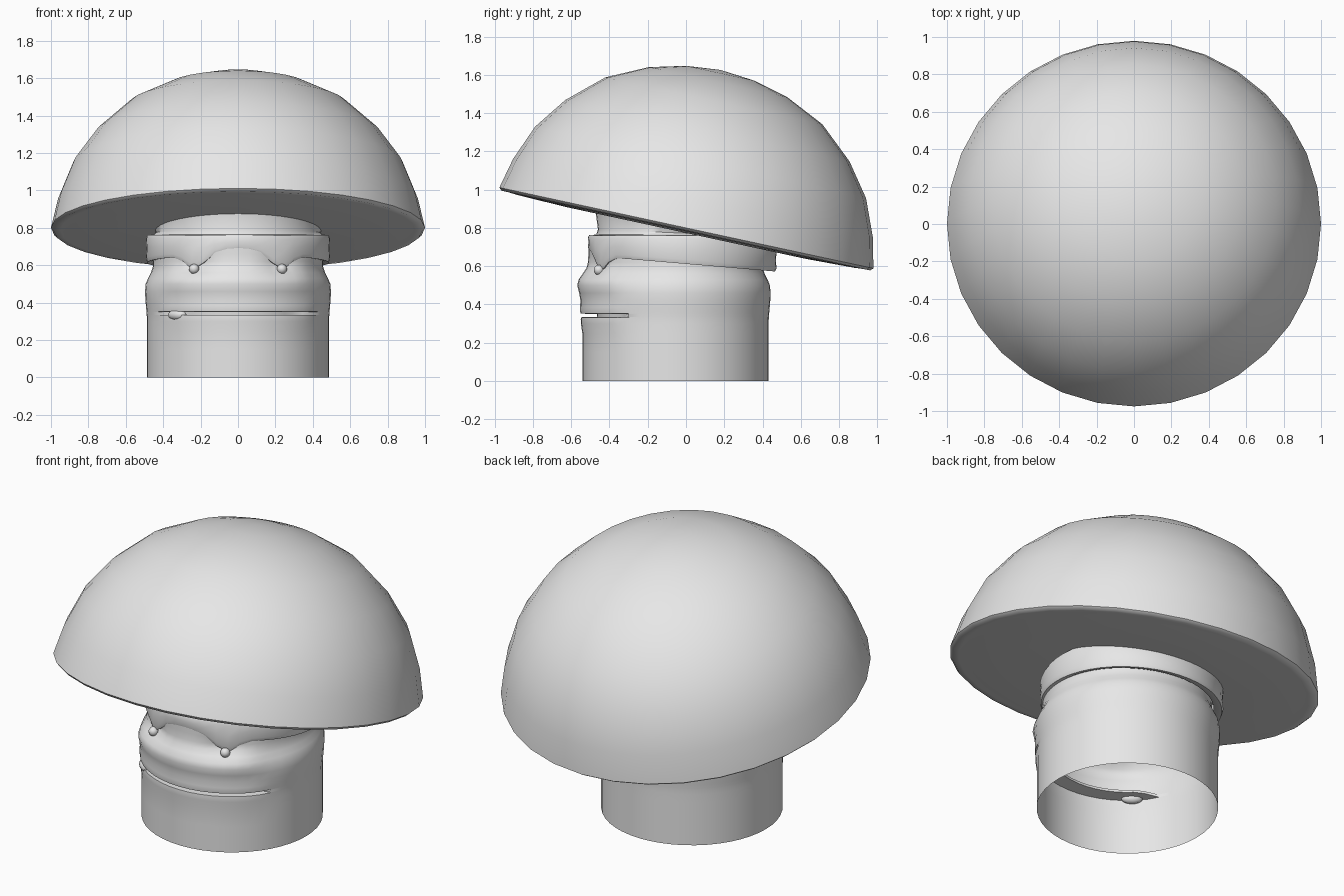
import bpy, bmesh, math
from mathutils import Matrix

if "Cube" in bpy.data.objects:
    bpy.data.objects.remove(bpy.data.objects["Cube"])

grey = bpy.data.materials.new("light grey")
grey.diffuse_color = (0.8, 0.8, 0.8, 1)
grey.use_nodes = True
grey.node_tree.nodes["Principled BSDF"].inputs["Base Color"].default_value = grey.diffuse_color

TILT = math.radians(12.2)
CAP_Z = 0.79


def smoothstep(a, b, v):
    t = min(1, max(0, (v - a) / (b - a)))
    return t * t * (3 - 2 * t)


def bump(v, centre, width):
    return math.exp(-((v - centre) / width) ** 2)


def finish(name, bm, angle=45, recalc=True):
    if recalc:
        bmesh.ops.recalc_face_normals(bm, faces=bm.faces)
    mesh = bpy.data.meshes.new(name)
    bm.to_mesh(mesh)
    bm.free()
    mesh.materials.append(grey)
    ob = bpy.data.objects.new(name, mesh)
    bpy.context.collection.objects.link(ob)
    bpy.ops.object.select_all(action='DESELECT')
    ob.select_set(True)
    bpy.context.view_layer.objects.active = ob
    bpy.ops.object.shade_smooth_by_angle(angle=math.radians(angle))
    return ob


def sweep(name, rows, segments, point, angle=45):
    """Stack rings of points; point(row, a) gives x, y, z and a = 0 is the front."""
    bm = bmesh.new()
    rings = [[bm.verts.new(point(r, 2 * math.pi * i / segments - math.pi))
              for i in range(segments)] for r in rows]
    for lo, hi in zip(rings, rings[1:]):
        for i in range(segments):
            j = (i + 1) % segments
            bm.faces.new((lo[i], lo[j], hi[j], hi[i]))
    bmesh.ops.remove_doubles(bm, verts=bm.verts, dist=1e-5)
    return finish(name, bm, angle)


# Cap: tilted dome with a rolled rim and a nearly flat underside
cap_profile = [(0, -0.016), (0.64, -0.016), (0.9, -0.008), (0.95, -0.004),
               (0.985, -0.004), (1.0, 0.01), (0.962, 0.17), (0.885, 0.36),
               (0.76, 0.53), (0.58, 0.69), (0.37, 0.79), (0.18, 0.838), (0, 0.855)]
cap = sweep("mushroom_cap", cap_profile, 32,
            lambda p, a: (p[0] * math.sin(a), -p[0] * math.cos(a), p[1]), 50)
cap.data.transform(Matrix.Translation((0, 0, CAP_Z)) @ Matrix.Rotation(-TILT, 4, 'X'))


# Stem: open tube with a pressed-in mouth slit and eye hollows
def stem_radius(z):
    r = 0.487 + 0.01 * smoothstep(0.3, 0.46, z)
    return r - 0.042 * smoothstep(0.48, 0.6, z)


def stem_point(z, a):
    r = stem_radius(z)
    # the mouth fades out at the corners and has slightly swollen lips
    reach = 1 - smoothstep(0.88, 0.98, abs(a))
    r -= 0.085 * reach * (1 if 0.334 < z < 0.351 else 0)
    r += 0.008 * reach * (bump(z, 0.31, 0.03) + bump(z, 0.37, 0.03))
    # forward cheeks, then hollows beneath the brow
    front = 1 - smoothstep(0.7, 1.1, abs(a))
    r += 0.025 * front * bump(z, 0.53, 0.06)
    r -= 0.03 * bump(abs(a), 0.5, 0.16) * bump(z, 0.6, 0.05)
    return (r * math.sin(a), -0.055 - r * math.cos(a), z)


stem_rows = [0, 0.15, 0.25, 0.3, 0.32, 0.333, 0.335, 0.35, 0.352, 0.365, 0.385,
             0.42, 0.46, 0.5, 0.53, 0.56, 0.59, 0.62, 0.66, 0.7]
sweep("stem", stem_rows, 48, stem_point, 50)


# Collar: overhanging band whose lower edge dips into two brow points
def collar_point(row, a):
    r, level = row
    x, y = r * math.sin(a), -0.02 - r * math.cos(a)
    under = CAP_Z - math.tan(TILT) * y
    dip = 0.075 * bump(abs(a), 0.5, 0.15) * (1 - smoothstep(0.8, 1.0, abs(a)))
    middle = 0.03 * bump(a, 0, 0.3)
    bottom = 0.612 - 0.085 * y + middle - dip
    top = min(0.765, under)
    if level > 1:                                # neck running up into the cap
        z = top + (under - top + 0.01) * (level - 1)
    else:
        z = bottom + (top - bottom) * level
    return (x, y, z)


collar_rows = [(0.44, 0.1), (0.465, 0.02), (0.485, 0), (0.493, 0.15), (0.49, 0.5),
               (0.493, 0.85), (0.485, 0.97), (0.45, 1.0), (0.44, 1.2), (0.455, 2.0)]
sweep("brow_collar", collar_rows, 48, collar_point, 50)

# Eyes: small beads tucked under the brow points
for side, label in ((-1, "left"), (1, "right")):
    bm = bmesh.new()
    bmesh.ops.create_uvsphere(bm, u_segments=12, v_segments=8, radius=0.027)
    bmesh.ops.translate(bm, verts=bm.verts, vec=(0.235 * side, -0.455, 0.58))
    finish(label + "_eye", bm)

# Mouth corner: little crumpled fold at one end of the slit
bm = bmesh.new()
bmesh.ops.create_icosphere(bm, subdivisions=2, radius=1)
bmesh.ops.transform(bm, verts=bm.verts, matrix=Matrix.Translation((-0.325, -0.405, 0.335))
                    @ Matrix.Rotation(math.radians(-38), 4, 'Z')
                    @ Matrix.Diagonal((0.06, 0.03, 0.03, 1)))
finish("mouth_corner_fold", bm)
